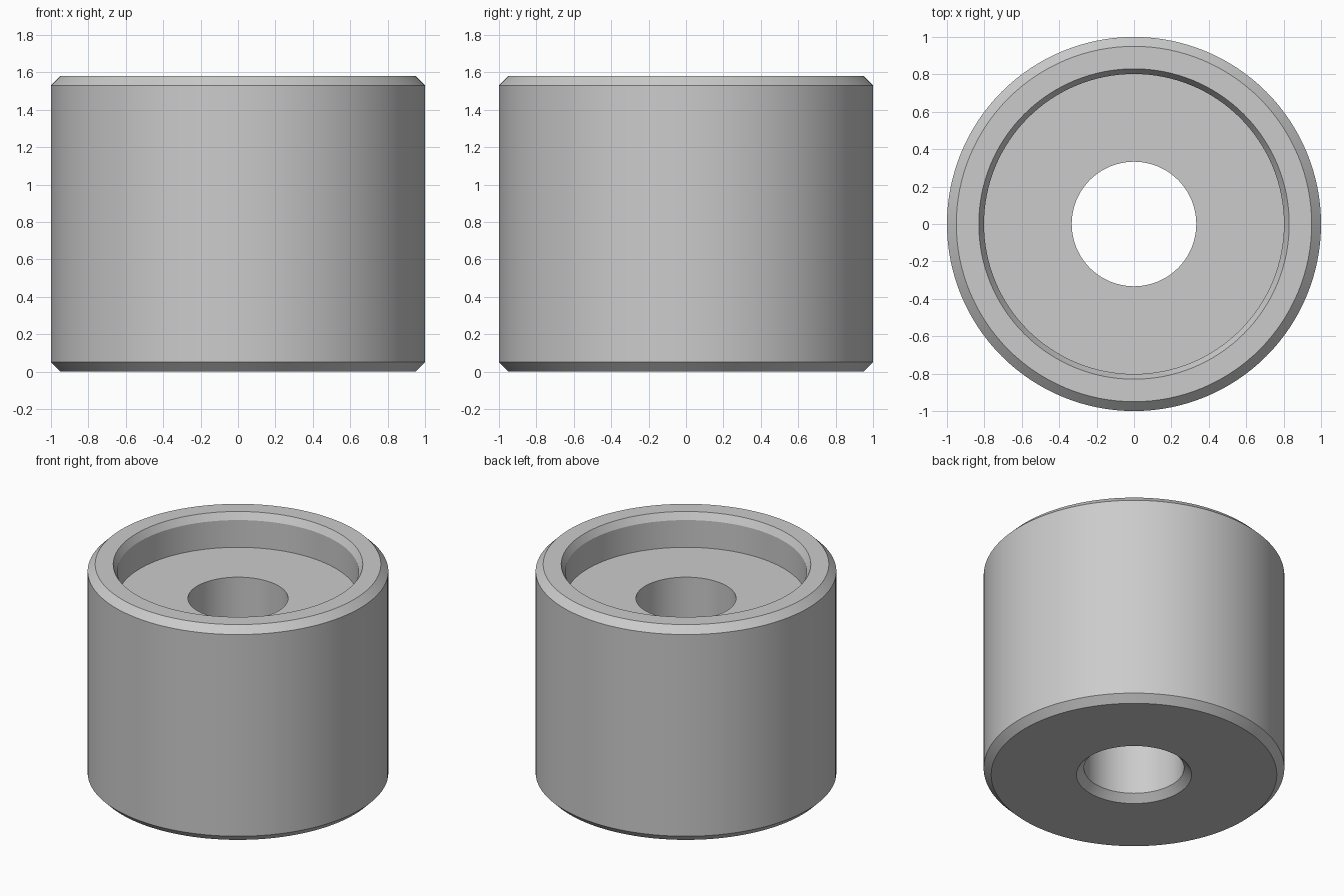
import bpy, bmesh, math

cube = bpy.data.objects.get("Cube")
if cube:
    bpy.data.objects.remove(cube, do_unlink=True)

SEGMENTS = 128
HEIGHT = 1.58
RADIUS = 1.0
BEVEL = 0.05
BORE = 0.333
FLOOR = 1.33
RIM = 0.83
RECESS = 0.802

# Plain grey material
grey = bpy.data.materials.new("plain grey")
grey.use_nodes = True
colour = (0.6, 0.6, 0.6, 1)
grey.diffuse_color = colour
grey.node_tree.nodes["Principled BSDF"].inputs["Base Color"].default_value = colour

# Closed cross-section (radius, height): bevelled wall, top recess, through bore
profile = [
    (BORE + BEVEL, 0), (RADIUS - BEVEL, 0),
    (RADIUS, BEVEL), (RADIUS, HEIGHT - BEVEL),
    (RADIUS - BEVEL, HEIGHT), (RIM, HEIGHT),
    (RECESS, HEIGHT - BEVEL), (RECESS, FLOOR),
    (BORE, FLOOR), (BORE, BEVEL),
]

# Revolve the section into the bushing
bm = bmesh.new()
verts = [bm.verts.new((r, 0, z)) for r, z in profile]
edges = [bm.edges.new((v, verts[(i + 1) % len(verts)])) for i, v in enumerate(verts)]
bmesh.ops.spin(bm, geom=verts + edges, cent=(0, 0, 0), axis=(0, 0, 1),
               angle=math.tau, steps=SEGMENTS, use_merge=False)
bmesh.ops.remove_doubles(bm, verts=bm.verts[:], dist=0.0001)
bmesh.ops.recalc_face_normals(bm, faces=bm.faces[:])
mesh = bpy.data.meshes.new("bushing")
bm.to_mesh(mesh)
bm.free()
mesh.materials.append(grey)

bushing = bpy.data.objects.new("bushing", mesh)
bpy.context.scene.collection.objects.link(bushing)

# Smooth round walls, crisp bevel edges
bpy.ops.object.select_all(action="DESELECT")
bushing.select_set(True)
bpy.context.view_layer.objects.active = bushing
bpy.ops.object.shade_smooth_by_angle(angle=math.radians(20))
